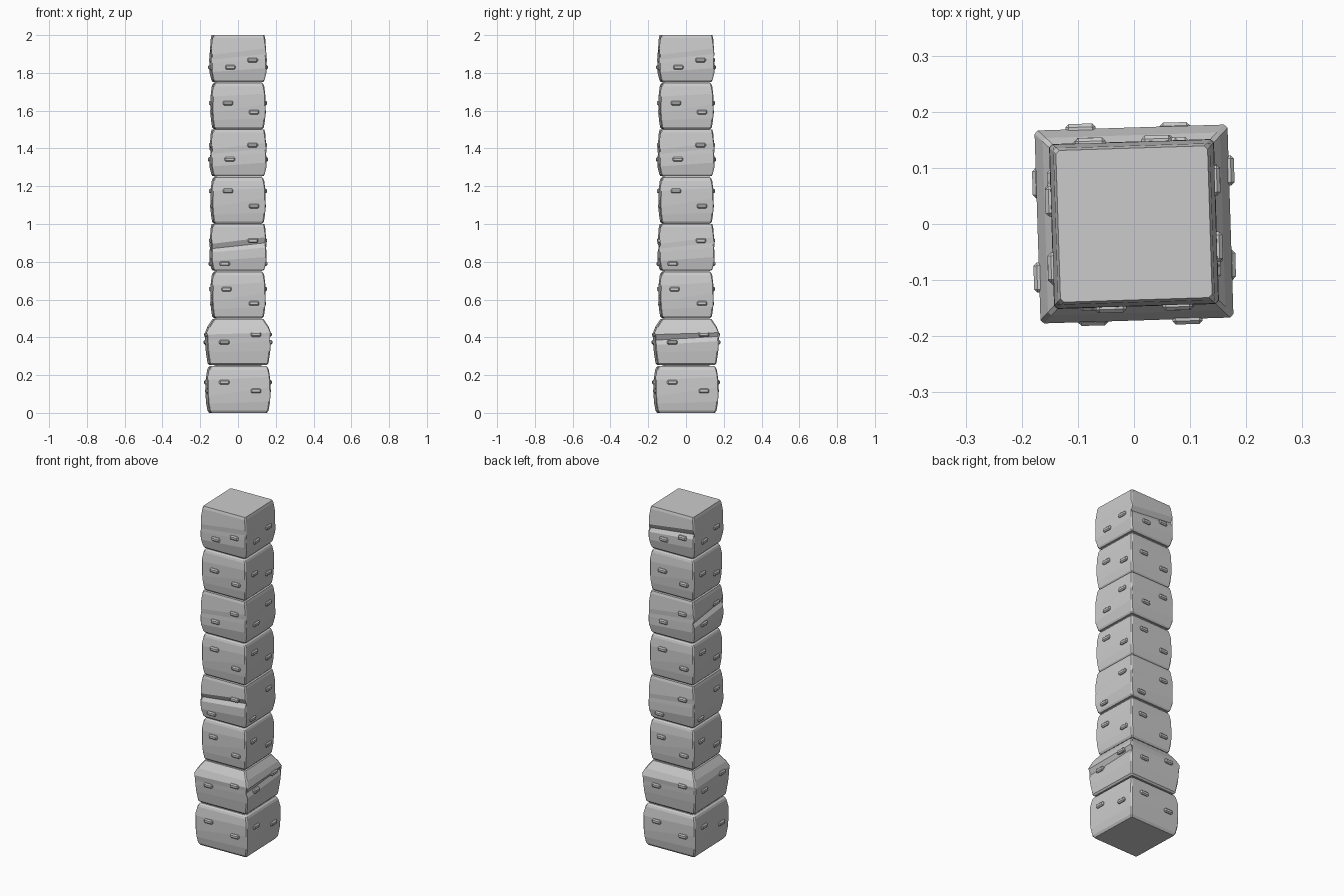
import bpy, bmesh, math
from mathutils import Matrix

if "Cube" in bpy.data.objects:
    bpy.data.objects.remove(bpy.data.objects["Cube"])

TWIST = math.radians(1.8)

# Profiles: (height at left end, height at right end, width factor)
ROUNDED = [(.003, .003, .89), (.013, .013, .94), (.05, .06, .98), (.09, .135, 1.0),
           (.175, .19, .995), (.228, .228, .95), (.24, .24, .92), (.247, .247, .87)]
ROUGH = [(.003, .003, .89), (.012, .012, .93), (.055, .075, 1.0), (.10, .125, .995),
         (.12, .15, .985), (.145, .18, .995), (.235, .235, .95), (.25, .25, .92)]
FLARED = [(.003, .003, .86), (.012, .012, .91), (.07, .08, .96), (.11, .13, .98),
          (.135, .155, .985), (.165, .175, 1.0), (.205, .205, .92), (.247, .247, .76)]

# Per block: half width, profile, notched face (0 front, 1 right, 2 back, 3 left), stud (u, z) pair
BLOCKS = [
    (.167, ROUNDED, None, [(-.078, .162), (.09, .117)]),
    (.172, FLARED, 1, [(-.078, .375), (.09, .415)]),
    (.142, ROUNDED, None, [(-.065, .655), (.08, .58)]),
    (.147, ROUGH, 0, [(-.075, .79), (.075, .912)]),
    (.142, ROUNDED, None, [(-.057, 1.175), (.08, 1.095)]),
    (.147, ROUGH, 3, [(-.048, 1.342), (.073, 1.418)]),
    (.142, ROUNDED, None, [(-.057, 1.64), (.08, 1.592)]),
    (.147, ROUGH, 2, [(-.045, 1.83), (.073, 1.868)]),
]


def finish(bm, name):
    bmesh.ops.recalc_face_normals(bm, faces=bm.faces)
    me = bpy.data.meshes.new(name)
    bm.to_mesh(me)
    bm.free()
    ob = bpy.data.objects.new(name, me)
    bpy.context.collection.objects.link(ob)
    return ob


def stone_block(name, w, profile, notch, z0):
    bm = bmesh.new()
    rings = []
    for k, (zl, zr, f) in enumerate(profile):
        ring = []
        for face in range(4):
            d = w * f
            if face == notch and k == 4:
                d -= .012
            span = w * f - .006
            rot = Matrix.Rotation(face * math.pi / 2 + TWIST, 4, 'Z')
            for u, z in ((-span, zl), (span, zr)):
                v = bm.verts.new((u, -d, z0 + z))
                v.co = rot @ v.co
                ring.append(v)
        rings.append(ring)
    for a, b in zip(rings, rings[1:]):
        for i in range(8):
            j = (i + 1) % 8
            bm.faces.new((a[i], a[j], b[j], b[i]))
    bm.faces.new(rings[0])
    bm.faces.new(rings[-1])
    return finish(bm, name)


def surface_depth(w, profile, z):
    # half width of a block's face at local height z
    pts = [((a + b) / 2, f * w) for a, b, f in profile]
    for (za, da), (zb, db) in zip(pts, pts[1:]):
        if za <= z <= zb:
            return da + (db - da) * (z - za) / (zb - za)
    return w


def studs(name, w, profile, spots, z0):
    bm = bmesh.new()
    for face in range(4):
        rot = Matrix.Rotation(face * math.pi / 2 + TWIST, 4, 'Z')
        for u, z in spots:
            d = surface_depth(w, profile, z - z0)
            size = Matrix.Diagonal((.054, .022, .024, 1))
            bmesh.ops.create_cube(bm, size=1, matrix=rot @ Matrix.Translation((u, -d + .001, z)) @ size)
    ob = finish(bm, name)
    bev = ob.modifiers.new("soft_edges", 'BEVEL')
    bev.width = .006
    bev.segments = 1


for i, (w, profile, notch, spots) in enumerate(BLOCKS):
    z0 = i * .25
    stone_block(f"pillar_block_{i + 1}", w, profile, notch, z0)
    studs(f"block_studs_{i + 1}", w, profile, spots, z0)

# Inner core that closes the joints between blocks
bm = bmesh.new()
bmesh.ops.create_cube(bm, size=1, matrix=Matrix.Translation((0, 0, .95)) @
                      Matrix.Rotation(TWIST, 4, 'Z') @ Matrix.Diagonal((.24, .24, 1.9, 1)))
finish(bm, "pillar_core")

# Rest the pillar exactly on the ground
for ob in bpy.data.objects:
    if ob.name == "pillar_block_1":
        for v in ob.data.vertices:
            if v.co.z < .005:
                v.co.z = 0
